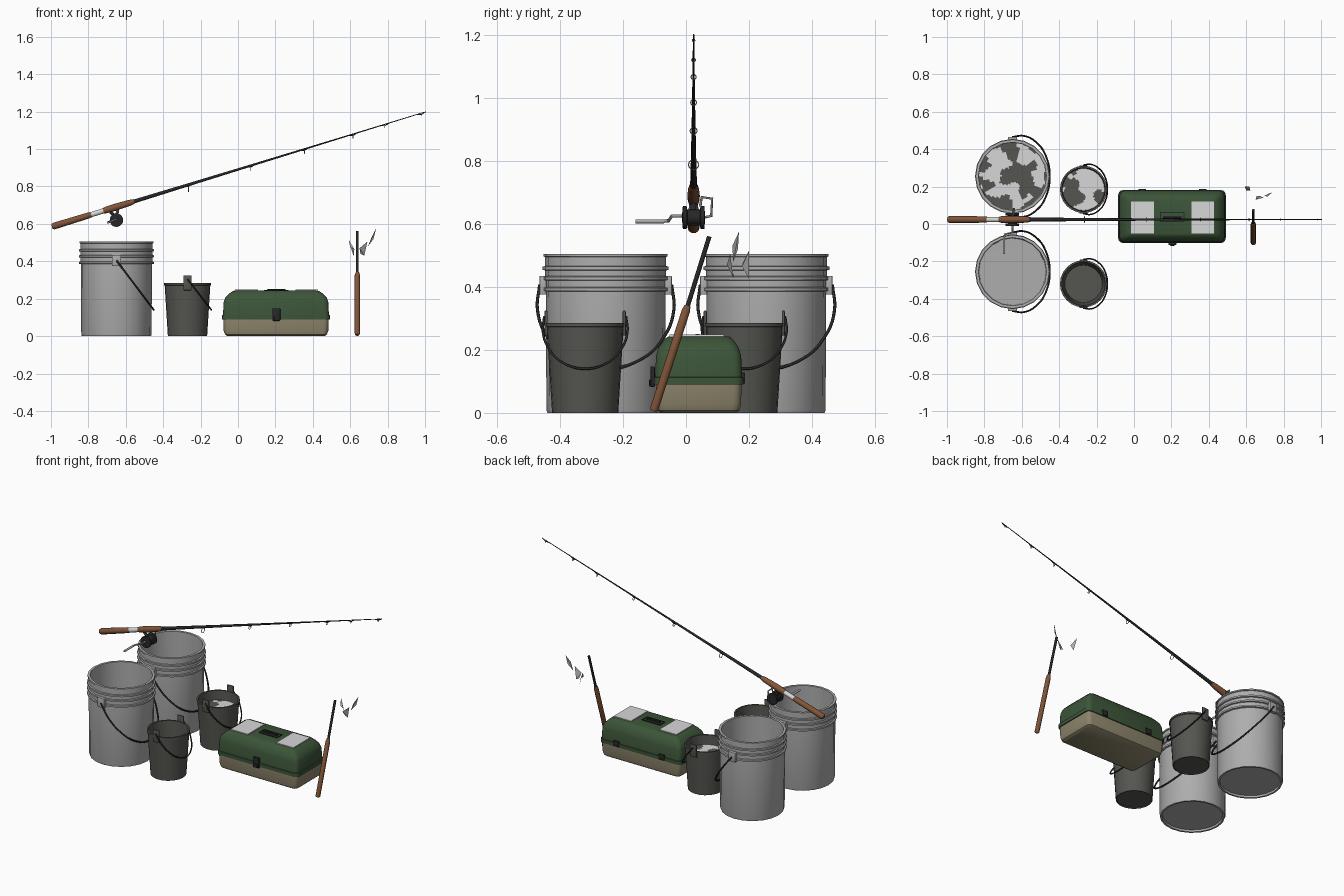
import bpy, bmesh, math
from mathutils import Vector, Matrix, noise

if "Cube" in bpy.data.objects:
    bpy.data.objects.remove(bpy.data.objects["Cube"])


def material(name, r, g, b):
    m = bpy.data.materials.new(name)
    m.diffuse_color = (r, g, b, 1)
    m.use_nodes = True
    m.node_tree.nodes["Principled BSDF"].inputs["Base Color"].default_value = m.diffuse_color
    return m


GREY = material("light grey plastic", .42, .42, .42)
DARK = material("charcoal plastic", .09, .09, .08)
WHITE = material("white", .68, .68, .68)
GREEN = material("green", .045, .09, .04)
TAN = material("tan", .27, .235, .15)
WOOD = material("wood", .22, .09, .04)
BLACK = material("black", .02, .02, .022)
STEEL = material("steel", .3, .3, .3)


def finish(ob, mats, angle=35):
    for m in mats:
        ob.data.materials.append(m)
    bpy.ops.object.select_all(action='DESELECT')
    ob.select_set(True)
    bpy.context.view_layer.objects.active = ob
    bpy.ops.object.shade_smooth_by_angle(angle=math.radians(angle))
    return ob


def from_bmesh(name, bm, mats):
    me = bpy.data.meshes.new(name)
    bm.to_mesh(me)
    bm.free()
    ob = bpy.data.objects.new(name, me)
    bpy.context.collection.objects.link(ob)
    return finish(ob, mats)


def loft(name, sections, mats, rule=None, closed=True):
    """Skin equal-length rings of points; optionally cap both ends."""
    bm = bmesh.new()
    rings = [[bm.verts.new(p) for p in s] for s in sections]
    n = len(rings[0])
    for a, b in zip(rings, rings[1:]):
        for i in range(n):
            bm.faces.new((a[i], a[(i + 1) % n], b[(i + 1) % n], b[i]))
    if closed:
        bm.faces.new(rings[0][::-1])
        bm.faces.new(rings[-1])
    bmesh.ops.remove_doubles(bm, verts=bm.verts, dist=1e-5)
    if rule:
        for f in bm.faces:
            f.material_index = rule(f.calc_center_median())
    return from_bmesh(name, bm, mats)


def lathe(name, profile, center, mats, n=20, rule=None, axis='Z', closed=True):
    rot = Matrix.Rotation(-math.pi / 2, 3, 'X') if axis == 'Y' else Matrix.Identity(3)
    c = Vector(center)
    rings = [[c + rot @ Vector((r * math.cos(2 * math.pi * i / n),
                                r * math.sin(2 * math.pi * i / n), z))
              for i in range(n)] for r, z in profile]
    return loft(name, rings, mats, rule, closed)


def box(name, center, size, mat, bevel=0):
    bm = bmesh.new()
    bmesh.ops.create_cube(bm, size=1)
    bmesh.ops.scale(bm, vec=size, verts=bm.verts)
    bmesh.ops.translate(bm, vec=center, verts=bm.verts)
    if bevel:
        bmesh.ops.bevel(bm, geom=bm.edges[:], offset=bevel, segments=2, affect='EDGES', profile=.5)
    return from_bmesh(name, bm, [mat])


def tube(name, pts, radii, mat, smooth=False, res=3):
    """Round bar along a path; radii is one number or one per point."""
    cu = bpy.data.curves.new(name, 'CURVE')
    cu.dimensions, cu.bevel_depth, cu.bevel_resolution = '3D', 1, res
    cu.use_fill_caps, cu.resolution_u = True, 5
    sp = cu.splines.new('BEZIER' if smooth else 'POLY')
    points = sp.bezier_points if smooth else sp.points
    points.add(len(pts) - 1)
    for i, (p, q) in enumerate(zip(points, pts)):
        p.co = q if smooth else (*q, 1)
        p.radius = radii[i] if isinstance(radii, (list, tuple)) else radii
        if smooth:
            p.handle_left_type = p.handle_right_type = 'AUTO'
    ob = bpy.data.objects.new(name, cu)
    bpy.context.collection.objects.link(ob)
    bpy.ops.object.select_all(action='DESELECT')
    ob.select_set(True)
    bpy.context.view_layer.objects.active = ob
    bpy.ops.object.convert(target='MESH')
    return finish(bpy.context.object, [mat], 50)


def bail(name, x, y, z, half, reach, drop, r):
    """Wire handle hanging forward (+x) from two side pivots."""
    shape = [(0, 1), (.3, 1.03), (.62, .88), (.88, .55), (1, 0)]
    shape += [(s, -w) for s, w in shape[-2::-1]]
    tube(name, [(x + s * reach, y + w * half, z - s * drop) for s, w in shape], r, BLACK, True, 2)


def contents(name, x, y, z, r, scale, bias):
    """Mottled two-tone surface filling a bucket."""
    rule = lambda c: int(noise.noise(Vector((c.x, c.y, .3)) * scale) > bias)
    lathe(name, [(max(r * (1 - i / 16), 0), z) for i in range(17)], (x, y, 0),
          [WHITE, DARK], 48, rule, closed=False)


# Large buckets with ribbed collars, lugs and wire bails
for tag, y in (("front", -.255), ("rear", .255)):
    prof = [(0, .012), (.172, .012), (.174, 0), (.185, 0), (.188, .01), (.19, .385),
            (.2, .387), (.2, .397), (.192, .399), (.192, .42), (.2, .422), (.2, .432),
            (.192, .434), (.192, .452), (.2, .454), (.2, .464), (.192, .466), (.192, .495),
            (.197, .497), (.197, .505), (.182, .505), (.178, .03), (0, .028)]
    lathe("large_bucket_" + tag, prof, (-.65, y, 0), [GREY], 20, closed=False)
    for s in (-1, 1):
        box("large_bucket_lug_" + tag, (-.65, y + s * .199, .405), (.05, .022, .06), GREY, .003)
    bail("large_bucket_bail_" + tag, -.65, y, .405, .21, .2, .265, .005)

# Small tapered buckets with raised ears
for tag, y in (("front", -.32), ("rear", .185)):
    prof = [(0, .006), (.1, .006), (.101, 0), (.105, 0), (.122, .272), (.126, .274),
            (.126, .285), (.116, .285), (.1, .02), (0, .02)]
    lathe("small_bucket_" + tag, prof, (-.27, y, 0), [DARK], 24, closed=False)
    for s in (-1, 1):
        box("small_bucket_ear_" + tag, (-.27, y + s * .124, .285), (.045, .01, .08), DARK, .004)
    bail("small_bucket_bail_" + tag, -.27, y, .305, .13, .128, .165, .004)

contents("large_bucket_contents", -.65, .255, .25, .181, 13, -.02)
contents("small_bucket_contents", -.27, .185, .225, .112, 15, .1)


# Tackle box: rounded-rectangle sections
def rounded(hx, hy, z, r, cx=.203, cy=.04):
    return [(cx + sx * (hx - r) + r * math.cos(a), cy + sy * (hy - r) + r * math.sin(a), z)
            for q, (sx, sy) in enumerate(((1, 1), (-1, 1), (-1, -1), (1, -1)))
            for a in [(q + k / 3) * math.pi / 2 for k in range(4)]]


loft("box_base", [rounded(*s) for s in ((.26, .118, 0, .02), (.272, .13, .008, .025),
                                        (.28, .135, .03, .025), (.282, .136, .095, .025))], [TAN])
loft("box_lid", [rounded(*s) for s in ((.288, .142, .09, .028), (.288, .142, .112, .028),
                                       (.283, .138, .114, .026), (.28, .135, .18, .026),
                                       (.272, .128, .205, .026), (.25, .113, .228, .025),
                                       (.232, .101, .24, .02), (.222, .095, .243, .02))], [GREEN])
for x in (.045, .368):
    box("lid_panel", (x, .034, .244), (.122, .172, .009), WHITE)
    box("box_hinge", (x, .181, .11), (.04, .014, .035), BLACK, .003)
for s in (-1, 1):
    box("handle_frame_side", (.205, .037 + s * .024, .244), (.13, .005, .006), BLACK)
    box("handle_frame_end", (.205 + s * .0625, .037, .244), (.005, .048, .006), BLACK)
box("box_handle", (.205, .037, .246), (.1, .014, .01), BLACK, .003)
box("box_latch", (.205, -.106, .115), (.042, .014, .066), BLACK, .004)
box("box_latch_tab", (.205, -.112, .095), (.024, .01, .022), BLACK, .003)

# Landing net pole with the surviving scraps of mesh
tube("net_grip", [(.638, -.104, .006), (.638, -.1, .015), (.638, .0, .325), (.638, .005, .34)],
     [.011, .014, .014, .01], WOOD)
tube("net_shaft", [(.638, .004, .335), (.638, .074, .56)], .0075, BLACK)
for tri in (((.592, .2, .515), (.6, .18, .475), (.622, .178, .465), (.618, .2, .425)),
            ((.65, .13, .47), (.655, .15, .44), (.675, .15, .43), (.692, .14, .505)),
            ((.738, .168, .575), (.715, .147, .53), (.695, .15, .48), (.725, .165, .52))):
    bm = bmesh.new()
    a, b, c, d = [bm.verts.new(p) for p in tri]
    bm.faces.new((a, b, c))
    bm.faces.new((a, c, d))
    from_bmesh("net_scrap", bm, [GREY])


# Fishing rod along a slanted line
def rod(x, drop=0):
    return (x, .024, .585 + (x + .995) * .3075 - drop)


tube("rod_rear_grip", [rod(x) for x in (-.995, -.985, -.8, -.785)], [.014, .019, .017, .015], WOOD)
tube("reel_seat", [rod(x) for x in (-.79, -.715)], .0145, WHITE)
tube("rod_fore_grip", [rod(x) for x in (-.72, -.71, -.66, -.58, -.555)],
     [.015, .018, .02, .017, .013], WOOD)
tube("rod_blank", [rod(x) for x in (-.56, -.27, .1, .6, .995)], [.011, .0085, .006, .0035, .002], BLACK)
for x, r in ((-.265, .016), (.068, .011), (.355, .009), (.615, .008), (.785, .006), (.98, .004)):
    c = Vector(rod(x, r + .006))
    ring = [c + Vector((0, r * math.cos(a), r * math.sin(a)))
            for a in [i * math.pi / 6 for i in range(13)]]
    tube("line_guide", ring, .002, STEEL, res=1)
    tube("guide_foot", [rod(x - .025), rod(x, .008), rod(x + .025)], .004 if x < .3 else .0025, BLACK, res=1)

# Reel: flanged spool, foot, crank and line bail
lathe("reel_spool", [(.015, -.036), (.036, -.034), (.036, -.022), (.025, -.02), (.025, .02),
                     (.036, .022), (.036, .034), (.015, .036)], (-.65, .024, .62), [BLACK], 20, axis='Y')
tube("reel_foot", [(-.66, .024, .64), (-.69, .024, .675)], .009, BLACK)
tube("reel_crank", [(-.65, -.01, .625), (-.65, -.045, .625), (-.69, -.055, .61), (-.695, -.075, .608)],
     .0055, STEEL)
tube("crank_knob", [(-.695, -.07, .608), (-.695, -.16, .608)], .0065, GREY)
tube("reel_line_bail", [(-.65, .055, .62), (-.645, .08, .625), (-.64, .083, .68), (-.645, .05, .685),
                        (-.65, .045, .655)], .0045, STEEL)
